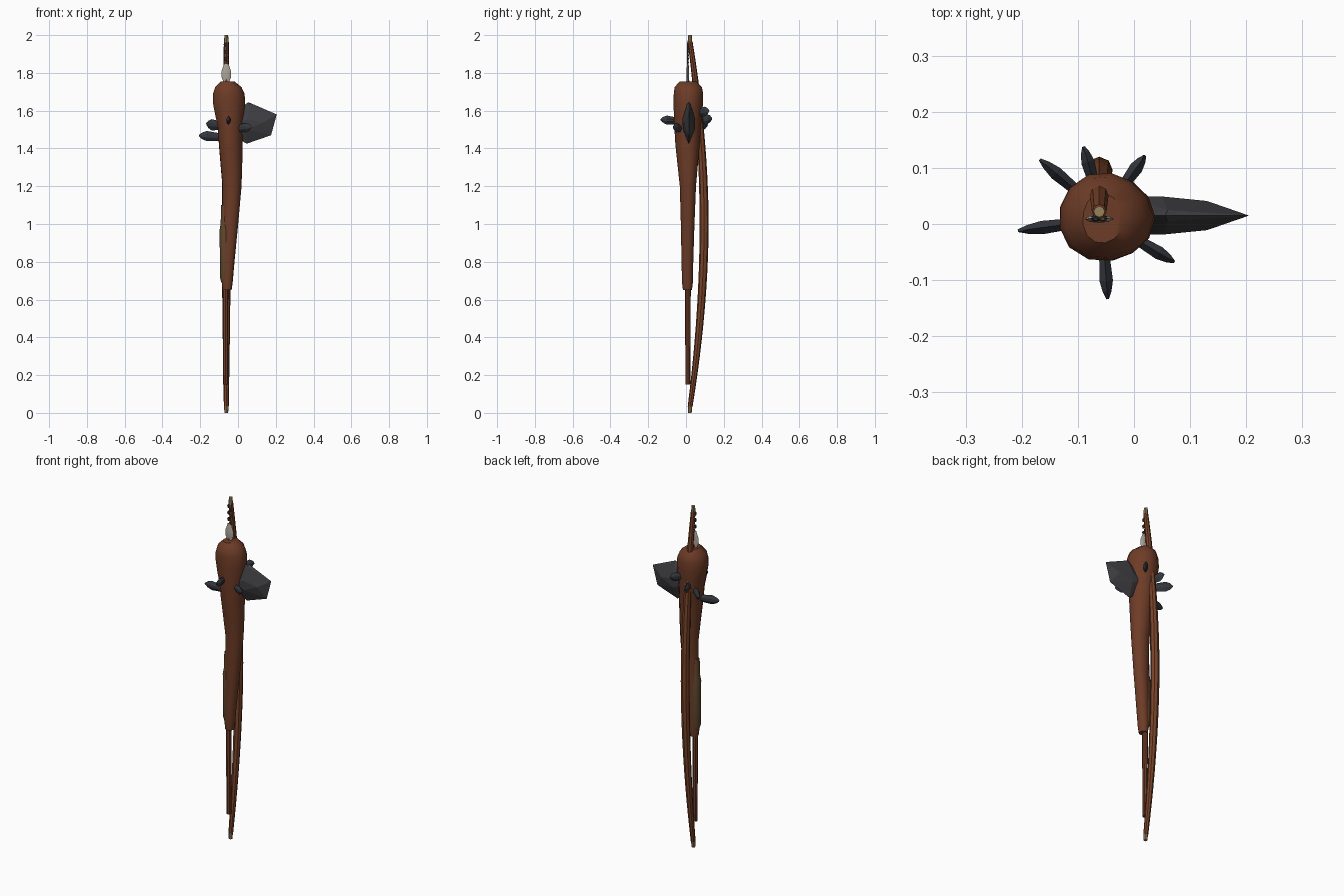
import bpy, bmesh, math
from mathutils import Vector


def mat(name, col):
    m = bpy.data.materials.new(name)
    m.diffuse_color = (*col, 1)
    return m


WOOD = mat("dark_wood", (0.155, 0.045, 0.02))
BOWWOOD = mat("bow_wood", (0.19, 0.056, 0.022))
STONE = mat("dark_stone", (0.05, 0.05, 0.056))
FLINT = mat("blue_flint", (0.033, 0.037, 0.047))
WRAP = mat("leather_wrap", (0.115, 0.062, 0.026))
BONE = mat("pale_feather", (0.42, 0.38, 0.33))
TAN = mat("tan_tip", (0.32, 0.22, 0.11))


def finish(name, bm, material, smooth=None):
    bmesh.ops.recalc_face_normals(bm, faces=bm.faces)
    me = bpy.data.meshes.new(name)
    bm.to_mesh(me)
    bm.free()
    me.materials.append(material)
    ob = bpy.data.objects.new(name, me)
    bpy.context.collection.objects.link(ob)
    if smooth:
        bpy.ops.object.select_all(action='DESELECT')
        ob.select_set(True)
        bpy.context.view_layer.objects.active = ob
        bpy.ops.object.shade_smooth_by_angle(angle=math.radians(smooth))
    return ob


def loft(name, rings, material, sides=12, smooth=40, wobble=0.0):
    """Skin horizontal ellipses given as (z, centre x, centre y, rx, ry)."""
    bm = bmesh.new()
    prev = None
    for z, cx, cy, rx, ry in rings:
        ring = []
        for i in range(sides):
            a = 2 * math.pi * i / sides
            k = 1 + wobble * math.sin(3 * a + 5 * z)
            ring.append(bm.verts.new((cx + rx * k * math.cos(a), cy + ry * k * math.sin(a), z)))
        if prev:
            for i in range(sides):
                j = (i + 1) % sides
                bm.faces.new((prev[i], prev[j], ring[j], ring[i]))
        else:
            bm.faces.new(ring[::-1])
        prev = ring
    bm.faces.new(prev)
    return finish(name, bm, material, smooth)


def hull(name, points, material):
    bm = bmesh.new()
    for p in points:
        bm.verts.new(p)
    res = bmesh.ops.convex_hull(bm, input=bm.verts)
    junk = [g for g in res["geom_interior"] if isinstance(g, bmesh.types.BMVert)]
    if junk:
        bmesh.ops.delete(bm, geom=junk, context='VERTS')
    return finish(name, bm, material)


# Club: heavy head narrowing to the handle
loft("club", [
    (0.65, -0.058, 0.007, 0.024, 0.024),
    (0.69, -0.057, 0.007, 0.029, 0.029),
    (0.80, -0.053, 0.007, 0.035, 0.031),
    (1.00, -0.041, 0.009, 0.043, 0.036),
    (1.20, -0.032, 0.011, 0.051, 0.043),
    (1.32, -0.036, 0.010, 0.058, 0.055),
    (1.42, -0.040, 0.009, 0.063, 0.065),
    (1.52, -0.043, 0.009, 0.068, 0.072),
    (1.58, -0.046, 0.010, 0.079, 0.076),
    (1.64, -0.050, 0.012, 0.086, 0.079),
    (1.69, -0.051, 0.012, 0.084, 0.079),
    (1.725, -0.053, 0.011, 0.070, 0.073),
    (1.755, -0.056, 0.010, 0.036, 0.045),
], WOOD, 13, 40, 0.025)

# Large stone axe blade on the side of the head
blade = [(0.055, 0.015, 1.645), (0.045, 0.015, 1.425),
         (0.205, 0.015, 1.58), (0.175, 0.015, 1.47),
         (-0.01, 0.015, 1.60), (-0.01, 0.015, 1.46)]
for s in (-1, 1):
    blade += [(-0.01, 0.015 + s * 0.033, 1.53), (0.05, 0.015 + s * 0.034, 1.555),
              (0.05, 0.015 + s * 0.032, 1.50), (0.13, 0.015 + s * 0.026, 1.535),
              (0.06, 0.015 + s * 0.010, 1.632)]
hull("axe_blade", blade, STONE)

# Small stone spikes: root xy, tip xy, height, half height
spikes = [
    ((-0.085, 0.004), (-0.207, -0.012), 1.46, 0.027),
    ((-0.085, 0.045), (-0.168, 0.115), 1.52, 0.030),
    ((-0.068, 0.060), (-0.090, 0.138), 1.55, 0.028),
    ((-0.025, 0.060), (0.020, 0.122), 1.59, 0.026),
    ((-0.005, -0.022), (0.072, -0.068), 1.505, 0.025),
    ((-0.054, -0.040), (-0.047, -0.134), 1.545, 0.024),
]
for n, (r, t, z, h) in enumerate(spikes):
    a, b = Vector((*r, z)), Vector((*t, z + 0.008))
    d = (b - a).normalized()
    side = Vector((-d.y, d.x, 0)) * 0.012
    up = Vector((0, 0, h))
    pts = []
    for f, k in ((0.0, 0.7), (0.65, 1.0), (0.86, 0.65)):
        c = a.lerp(b, f)
        pts += [c + up * k, c - up * k]
        pts += [c + side * s * k + up * 0.3 * v * k for s in (-1, 1) for v in (-1, 1)]
    pts += [b + side * 0.2 + up * 0.15, b - side * 0.2 - up * 0.15]
    hull(f"stone_spike_{n + 1}", pts, FLINT)

# Bow: long bent stave behind the club, with pale tips
stave = []
for i in range(23):
    t = -1 + 2 * i / 22
    z = 1 + t * 0.965
    rad = 0.013 + 0.011 * (1 - abs(t) ** 1.6)
    stave.append((z, -0.062, 0.022 + 0.074 * (1 - abs(t) ** 1.9), rad, rad))
loft("bow_stave", stave, BOWWOOD, 8)
for label, z0, z1, ra, rb in (("lower", 0.0, 0.04, 0.010, 0.012), ("upper", 1.96, 2.0, 0.012, 0.010)):
    loft(f"bow_tip_{label}", [(z0, -0.062, 0.020, ra, ra), (z1, -0.062, 0.022, rb, rb)], TAN, 8)

# Spear shaft running alongside the club handle
loft("spear_shaft", [(0.15, -0.066, 0.010, 0.013, 0.013),
                     (0.80, -0.067, 0.010, 0.016, 0.016),
                     (1.50, -0.063, 0.010, 0.015, 0.013),
                     (1.77, -0.062, 0.010, 0.008, 0.007)], WOOD, 8)

# Leather grip wrapped round the shaft
loft("leather_grip", [(0.69, -0.069, 0.009, 0.020, 0.020),
                      (0.72, -0.070, 0.007, 0.026, 0.028),
                      (0.97, -0.070, 0.007, 0.027, 0.029),
                      (1.00, -0.071, 0.008, 0.021, 0.024),
                      (1.10, -0.071, 0.008, 0.018, 0.021)], WRAP, 10)

# Pale leaf-shaped feather above the head
loft("pale_leaf", [(1.74, -0.062, 0.010, 0.010, 0.004),
                   (1.78, -0.062, 0.009, 0.026, 0.007),
                   (1.81, -0.062, 0.009, 0.025, 0.007),
                   (1.85, -0.062, 0.010, 0.011, 0.004)], BONE, 8, 30)

# Thin twisted string rising past the leaf, as alternating beads
for k in range(6):
    z = 1.845 + k * 0.019
    x = -0.062 + 0.006 * (-1) ** k
    loft(f"twist_{k + 1}", [(z, x, 0.010, 0.004, 0.004),
                           (z + 0.010, x, 0.010, 0.009, 0.006),
                           (z + 0.020, x, 0.010, 0.004, 0.004)],
         FLINT if k % 2 else WRAP, 6)
